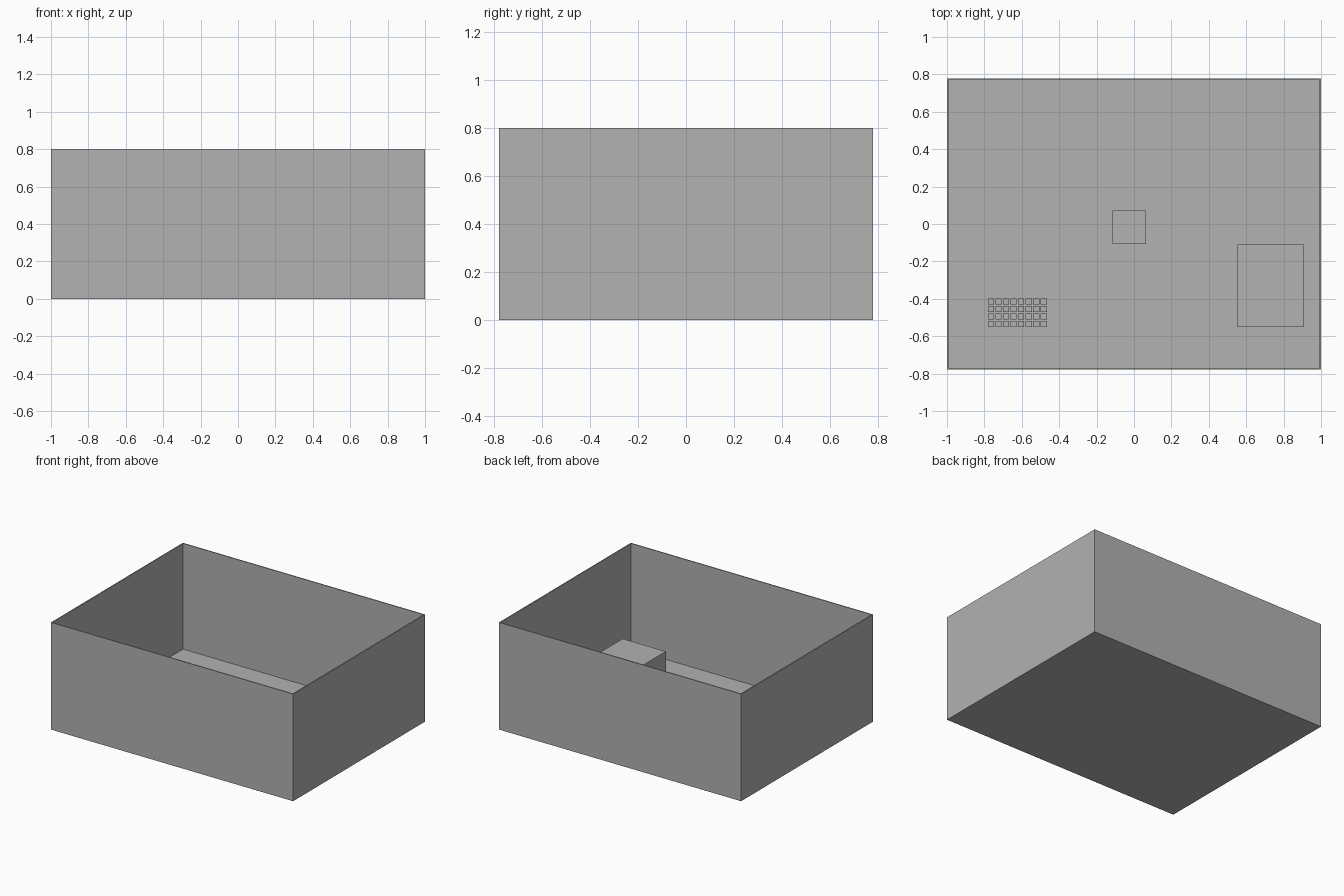
import bpy
import bmesh

# Remove the default object
cube = bpy.data.objects.get("Cube")
if cube:
    bpy.data.objects.remove(cube, do_unlink=True)

# Single flat grey
grey = bpy.data.materials.new("plain_grey")
grey.use_nodes = True
color = (0.445, 0.445, 0.445, 1)
grey.diffuse_color = color
grey.node_tree.nodes["Principled BSDF"].inputs["Base Color"].default_value = color

LENGTH, WIDTH, HEIGHT = 2.0, 1.556, 0.8
WALL = 0.011


def finish(name, bm):
    mesh = bpy.data.meshes.new(name)
    bm.to_mesh(mesh)
    bm.free()
    mesh.materials.append(grey)
    obj = bpy.data.objects.new(name, mesh)
    bpy.context.collection.objects.link(obj)
    return obj


def add_block(bm, corner, size):
    """Axis-aligned block from its lowest corner."""
    verts = bmesh.ops.create_cube(bm, size=1)["verts"]
    for v in verts:
        v.co = [c + s * (p + 0.5) for c, s, p in zip(corner, size, v.co)]
    return verts


def block(name, corner, size):
    bm = bmesh.new()
    add_block(bm, corner, size)
    return finish(name, bm)


# Open tray: inset the top face, then push it down to the floor
bm = bmesh.new()
add_block(bm, (-LENGTH / 2, -WIDTH / 2, 0), (LENGTH, WIDTH, HEIGHT))
top = max(bm.faces, key=lambda f: f.calc_center_median().z)
bmesh.ops.inset_region(bm, faces=[top], thickness=WALL)
inner = bmesh.ops.extrude_discrete_faces(bm, faces=[top])["faces"][0]
for v in inner.verts:
    v.co.z = WALL
finish("open_container", bm)

# Blocks resting on the container floor
block("large_block", (0.553, -0.551, WALL), (0.356, 0.441, 0.184))
block("middle_cube", (-0.115, -0.107, WALL), (0.178, 0.178, 0.178))

# Grid of little cubes
SIDE, PITCH = 0.033, 0.0403
bm = bmesh.new()
for col in range(8):
    for row in range(4):
        add_block(bm, (-0.781 + col * PITCH, -0.551 + row * PITCH, WALL), (SIDE,) * 3)
finish("small_cubes", bm)
